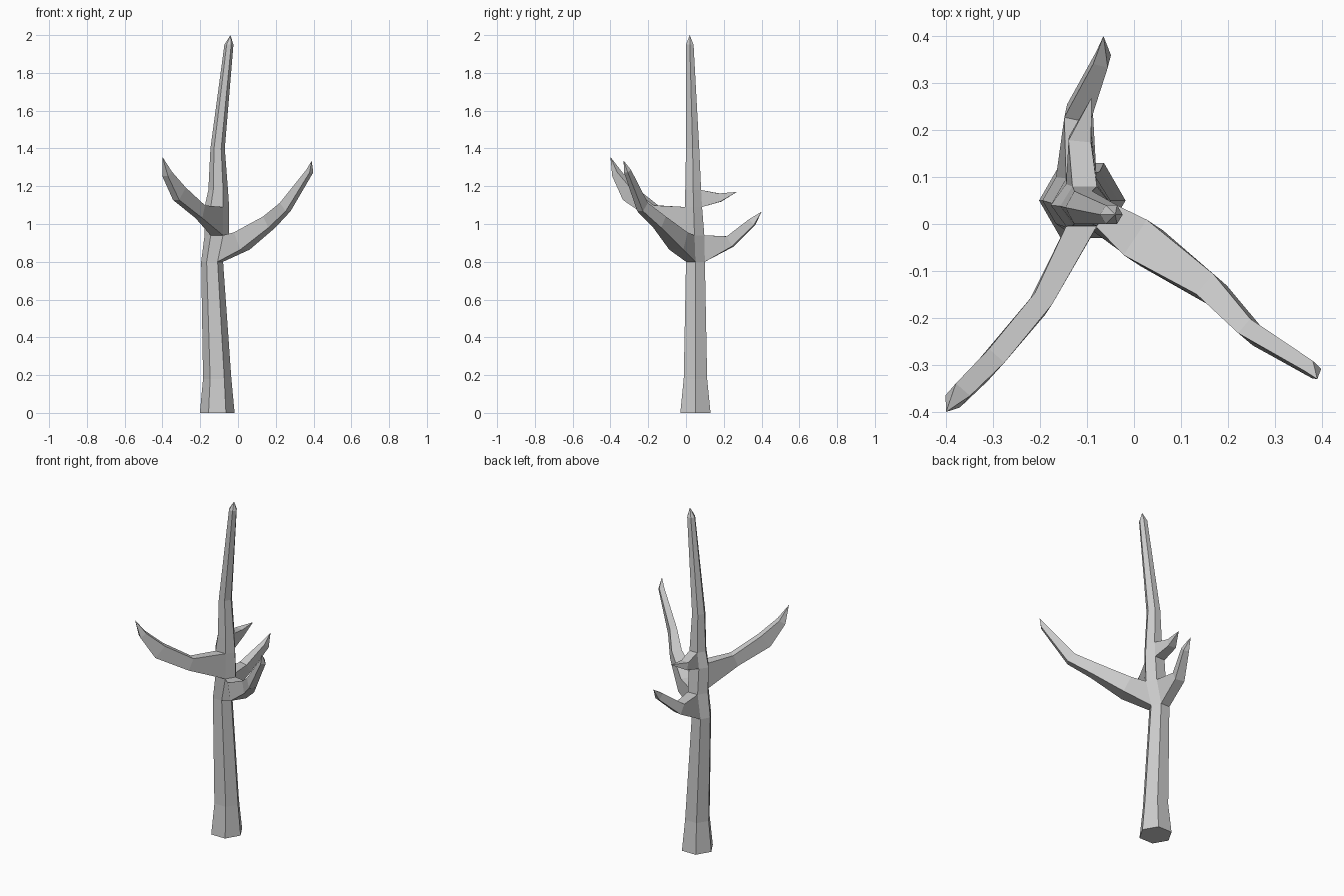
import bpy, bmesh, math
from mathutils import Vector

if "Cube" in bpy.data.objects:
    bpy.data.objects.remove(bpy.data.objects["Cube"], do_unlink=True)

bark = bpy.data.materials.new("grey bark")
bark.use_nodes = True
colour = (0.6, 0.6, 0.6, 1)
bark.diffuse_color = colour
bark.node_tree.nodes["Principled BSDF"].inputs["Base Color"].default_value = colour

SIDES = 6
Z = Vector((0, 0, 1))
bm = bmesh.new()


def bridge(a, b):
    """Join two rings of equal size with quads."""
    n = len(a)
    return [bm.faces.new((a[k], a[(k + 1) % n], b[(k + 1) % n], b[k])) for k in range(n)]


def cap(ring, tip):
    """Close a ring to a point."""
    t = bm.verts.new(tip)
    for k in range(len(ring)):
        bm.faces.new((ring[k], ring[(k + 1) % len(ring)], t))


def trunk(levels, tip):
    """Six-sided trunk: each level is x, y, z, half width, half depth."""
    rings = []
    for x, y, z, rx, ry in levels:
        ring = []
        for k in range(SIDES):
            a = math.tau * k / SIDES
            ring.append(bm.verts.new((x + rx * math.cos(a), y + ry * math.sin(a) / 0.866, z)))
        rings.append(ring)
    bm.faces.new(rings[0][::-1])
    faces = [bridge(a, b) for a, b in zip(rings, rings[1:])]
    cap(rings[-1], tip)
    return faces


def branch(face, sections, tip):
    """Grow a four-sided branch out of a trunk face: x, y, z, half width, half height."""
    ring = list(face.verts)
    points = [face.calc_center_median()] + [Vector(s[:3]) for s in sections] + [Vector(tip)]
    bm.faces.remove(face)
    for i, (x, y, z, w, h) in enumerate(sections, 1):
        d = ((points[i] - points[i - 1]).normalized()
             + (points[i + 1] - points[i]).normalized()).normalized()
        side = Z.cross(d).normalized()
        up = d.cross(side)
        new = [bm.verts.new(points[i] + side * w * sx + up * h * sz)
               for sx, sz in ((-1, -1), (1, -1), (1, 1), (-1, 1))]
        bridge(ring, new)
        ring = new
    cap(ring, tip)


# Trunk
sides = trunk([
    (-0.11, 0.05, 0.0, 0.092, 0.08),
    (-0.11, 0.05, 0.18, 0.075, 0.062),
    (-0.137, 0.05, 0.8, 0.058, 0.05),
    (-0.112, 0.045, 0.94, 0.065, 0.052),
    (-0.112, 0.04, 1.09, 0.065, 0.045),
    (-0.105, 0.038, 1.18, 0.052, 0.042),
    (-0.108, 0.035, 1.4, 0.038, 0.035),
    (-0.048, 0.02, 1.95, 0.024, 0.02),
], (-0.04, 0.02, 2.0))

# Long left branch
branch(sides[2][5], [
    (0.02, -0.04, 0.91, 0.045, 0.05),
    (0.165, -0.14, 1.01, 0.028, 0.035),
    (0.25, -0.23, 1.09, 0.02, 0.03),
    (0.38, -0.31, 1.28, 0.014, 0.014),
], (0.39, -0.33, 1.335))

# Front right branch
branch(sides[3][4], [
    (-0.2, -0.17, 1.065, 0.022, 0.036),
    (-0.31, -0.3, 1.16, 0.022, 0.042),
    (-0.375, -0.365, 1.265, 0.02, 0.02),
], (-0.4, -0.4, 1.355))

# Lower back branch
branch(sides[2][1], [
    (-0.118, 0.235, 0.908, 0.028, 0.03),
    (-0.068, 0.35, 1.01, 0.016, 0.02),
], (-0.065, 0.4, 1.065))

# Short upper back twig
branch(sides[4][1], [
    (-0.115, 0.18, 1.14, 0.024, 0.022),
], (-0.09, 0.27, 1.17))

mesh = bpy.data.meshes.new("bare_tree")
bmesh.ops.recalc_face_normals(bm, faces=bm.faces)
bm.to_mesh(mesh)
bm.free()
mesh.materials.append(bark)
bpy.context.collection.objects.link(bpy.data.objects.new("bare_tree", mesh))
